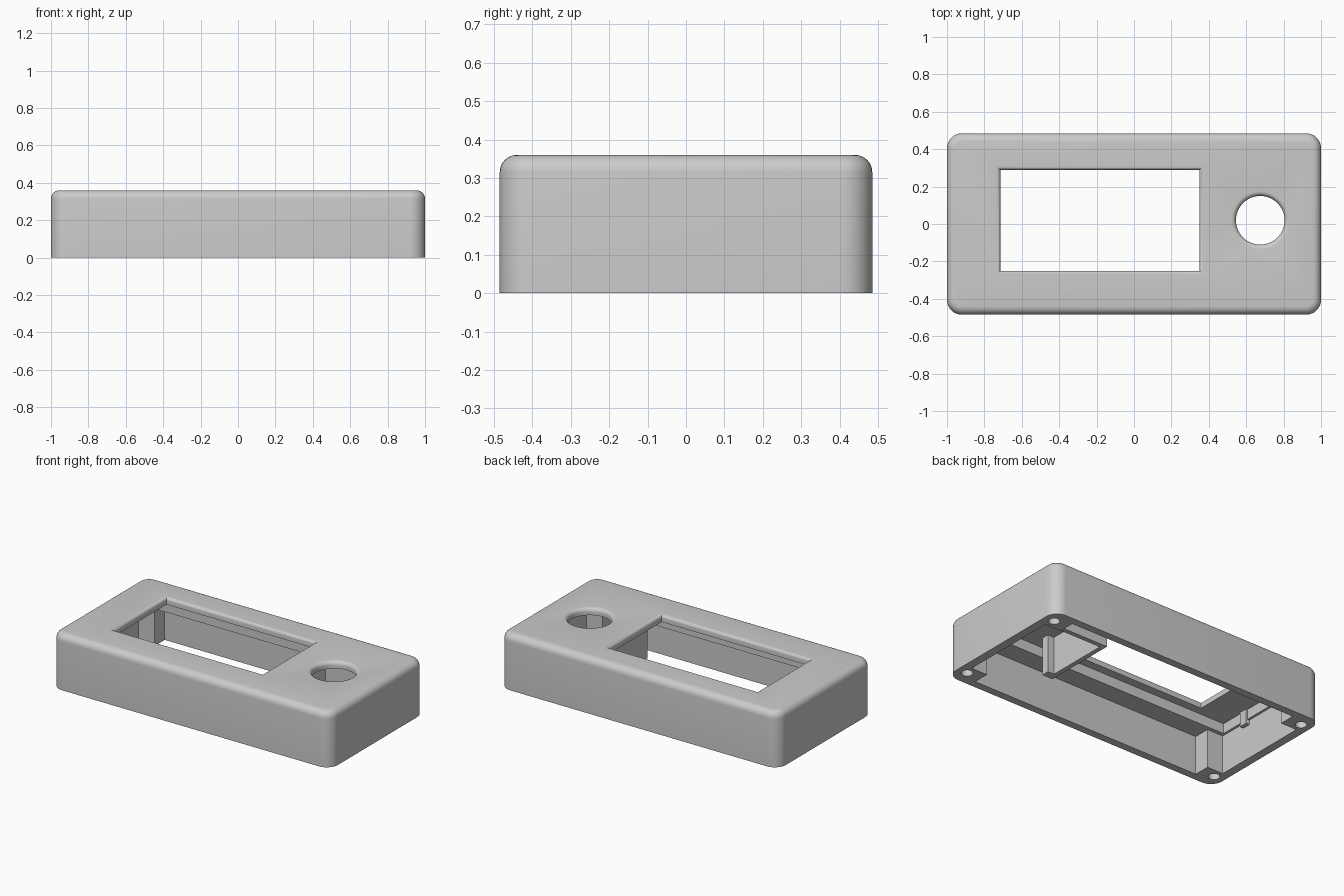
import bpy, bmesh, math

if "Cube" in bpy.data.objects:
    bpy.data.objects.remove(bpy.data.objects["Cube"])

grey = bpy.data.materials.new("plain grey")
grey.diffuse_color = (0.6, 0.6, 0.6, 1)
grey.use_nodes = True
grey.node_tree.nodes["Principled BSDF"].inputs["Base Color"].default_value = grey.diffuse_color


def rounded_rect(x0, x1, y0, y1, r, n=8):
    """Outline of a rectangle with rounded corners, counter-clockwise."""
    if r <= 0:
        return [(x0, y0), (x1, y0), (x1, y1), (x0, y1)]
    pts = []
    corners = [(x0 + r, y0 + r), (x1 - r, y0 + r), (x1 - r, y1 - r), (x0 + r, y1 - r)]
    for (cx, cy), start in zip(corners, (180, 270, 0, 90)):
        for i in range(n + 1):
            a = math.radians(start + 90 * i / n)
            pts.append((cx + r * math.cos(a), cy + r * math.sin(a)))
    return pts


def circle(cx, cy, r, n=48):
    return [(cx + r * math.cos(2 * math.pi * i / n), cy + r * math.sin(2 * math.pi * i / n))
            for i in range(n)]


def loft(name, rings):
    """Closed solid through stacked outlines, given as (outline, z)."""
    bm = bmesh.new()
    loops = [[bm.verts.new((x, y, z)) for x, y in pts] for pts, z in rings]
    n = len(loops[0])
    for a, b in zip(loops, loops[1:]):
        for i in range(n):
            j = (i + 1) % n
            bm.faces.new((a[i], a[j], b[j], b[i]))
    bm.faces.new(loops[0][::-1])
    bm.faces.new(loops[-1])
    bmesh.ops.recalc_face_normals(bm, faces=bm.faces)
    mesh = bpy.data.meshes.new(name)
    bm.to_mesh(mesh)
    bm.free()
    mesh.materials.append(grey)
    ob = bpy.data.objects.new(name, mesh)
    bpy.context.collection.objects.link(ob)
    return ob


def block(name, x0, x1, y0, y1, z0, z1):
    outline = rounded_rect(x0, x1, y0, y1, 0)
    return loft(name, [(outline, z0), (outline, z1)])


def cut(target, cutter):
    mod = target.modifiers.new("cut", 'BOOLEAN')
    mod.operation = 'DIFFERENCE'
    mod.solver = 'EXACT'
    mod.object = cutter
    bpy.context.view_layer.objects.active = target
    bpy.ops.object.modifier_apply(modifier=mod.name)
    bpy.data.objects.remove(cutter)


L, W, H = 1.0, 0.485, 0.36      # half length, half width, height
CEIL, LEDGE = 0.315, 0.25       # inner heights
STEPS = [math.radians(90 * i / 6) for i in range(7)]

# Case shell with rounded upright corners and a rounded top edge
F = 0.045
rings = [(rounded_rect(-L, L, -W, W, 0.08), 0)]
for a in STEPS:
    d = F * (1 - math.cos(a))
    rings.append((rounded_rect(-L + d, L - d, -W + d, W - d, 0.08 - d),
                  H - F + F * math.sin(a)))
case = loft("case_shell", rings)

# Hollow interior that leaves a square post in each corner
ix, iy, px, py = 0.945, 0.435, 0.83, 0.33
cavity = []
for sx, sy in ((-1, -1), (1, -1), (1, 1), (-1, 1)):
    corner = [(sx * ix, sy * py), (sx * px, sy * py), (sx * px, sy * iy)]
    cavity += corner if sx == sy else corner[::-1]
cut(case, loft("cavity_cutter", [(cavity, -0.1), (cavity, LEDGE)]))

# Shallow recess in the ceiling for the display board
cut(case, block("recess_cutter", -0.93, 0.91, -0.305, 0.315, 0.2, CEIL))


# Display window and round control hole, both flaring out at the top
def flared(name, outline, f):
    rings = [(outline(0), 0.2)]
    rings += [(outline(f * (1 - math.cos(a))), H - f + f * math.sin(a)) for a in STEPS]
    rings.append((outline(f), H + 0.05))
    return loft(name, rings)


cut(case, flared("window_cutter",
                 lambda d: rounded_rect(-0.715 - d, 0.35 + d, -0.25 - d, 0.29 + d, 0), 0.02))
cut(case, flared("control_hole_cutter", lambda d: circle(0.675, 0.02, 0.13 + d), 0.025))

# Screw holes in the corner posts
for sx in (-1, 1):
    for sy in (-1, 1):
        ring = circle(sx * 0.93, sy * 0.39, 0.034, 24)
        cut(case, loft("screw_hole_cutter", [(ring, -0.1), (ring, 0.2)]))

# Bracket beside the control hole: a wall with a long and a short arm
bx0, bx1, by0, by1, bz = 0.43, 0.46, -0.22, 0.27, 0.07
bracket = [(bx0, by0), (0.505, by0), (0.505, by0 + 0.05), (bx1, by0 + 0.05),
           (bx1, by1 - 0.03), (0.78, by1 - 0.03), (0.78, by1), (bx0, by1)]
loft("control_bracket", [(bracket, bz), (bracket, CEIL + 0.01)])

# Small locating rib on the end wall
block("locating_rib", -0.955, -0.92, -0.145, -0.09, 0.22, CEIL + 0.01)

# Smooth the rounded edges only
bpy.ops.object.select_all(action='DESELECT')
case.select_set(True)
bpy.context.view_layer.objects.active = case
bpy.ops.object.shade_smooth_by_angle(angle=math.radians(35))
